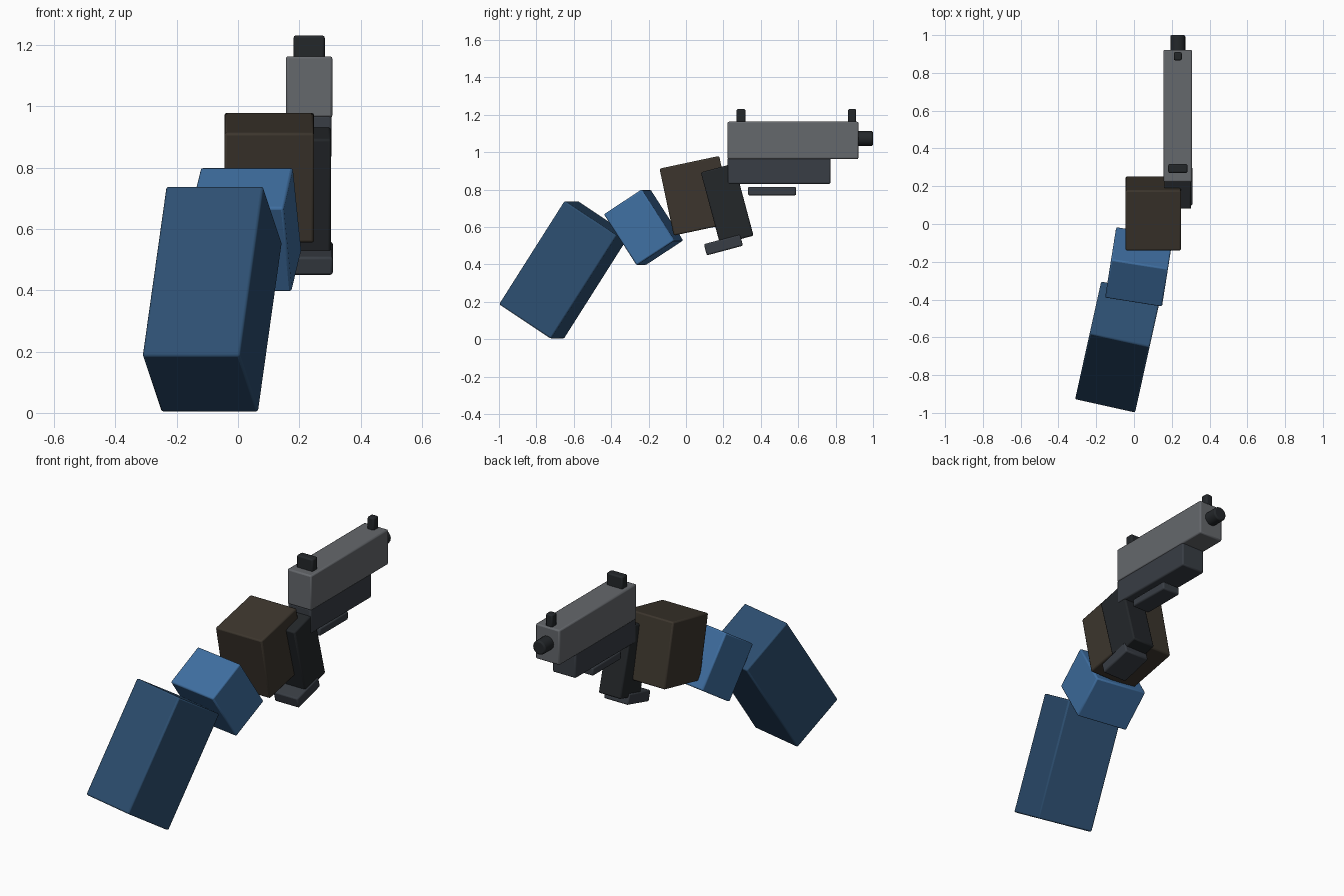
import bpy
from math import radians

if "Cube" in bpy.data.objects:
    bpy.data.objects.remove(bpy.data.objects["Cube"])


def material(name, rgb):
    m = bpy.data.materials.new(name)
    m.diffuse_color = (*rgb, 1)
    m.use_nodes = True
    m.node_tree.nodes["Principled BSDF"].inputs["Base Color"].default_value = m.diffuse_color
    return m


SLIDE = material("steel_grey", (0.13, 0.138, 0.15))
FRAME = material("dark_grey", (0.04, 0.047, 0.058))
BLACK = material("black", (0.017, 0.02, 0.023))
GLOVE = material("glove_brown", (0.045, 0.036, 0.026))
CUFF = material("cuff_blue", (0.05, 0.16, 0.36))
SLEEVE = material("sleeve_blue", (0.026, 0.078, 0.165))


def finish(name, mat, bevel):
    ob = bpy.context.object
    ob.name = name
    ob.data.materials.append(mat)
    mod = ob.modifiers.new("soft_edges", 'BEVEL')
    mod.width = bevel
    mod.segments = 2
    mod.limit_method = 'ANGLE'
    mod.angle_limit = radians(40)
    bpy.ops.object.shade_smooth_by_angle(angle=radians(35))


def box(name, center, size, mat, pitch=0, yaw=0, bevel=0.008):
    bpy.ops.mesh.primitive_cube_add(
        size=1, location=center, rotation=(radians(pitch), 0, radians(yaw)))
    bpy.context.object.scale = size
    bpy.ops.object.transform_apply(location=False, rotation=False, scale=True)
    finish(name, mat, bevel)


GX = 0.232  # centre line of the pistol

# Arm: sleeve, cuff and gloved hand
box("sleeve", (-0.084, -0.651, 0.371), (0.325, 0.34, 0.66), SLEEVE, -33, -12.5)
box("cuff", (0.027, -0.227, 0.598), (0.305, 0.245, 0.326), CUFF, 33, -9)
box("hand", (0.102, 0.056, 0.767), (0.293, 0.326, 0.366), GLOVE, 12)

# Pistol body
box("slide", (GX, 0.572, 1.063), (0.152, 0.70, 0.20), SLIDE)
box("frame", (GX, 0.497, 0.90), (0.146, 0.55, 0.14), FRAME)
box("trigger_guard", (GX, 0.46, 0.792), (0.11, 0.258, 0.046), FRAME)
box("grip", (GX, 0.22, 0.723), (0.142, 0.185, 0.40), BLACK, 15)
box("magazine_base", (GX, 0.20, 0.504), (0.154, 0.20, 0.062), FRAME, 15)

# Sights
box("rear_sight", (GX, 0.294, 1.19), (0.102, 0.048, 0.082), BLACK)
box("front_sight", (GX, 0.888, 1.19), (0.042, 0.044, 0.082), BLACK)

# Muzzle
bpy.ops.mesh.primitive_cylinder_add(
    vertices=16, radius=0.04, depth=0.14, location=(GX, 0.93, 1.073),
    rotation=(radians(90), 0, 0))
finish("muzzle", BLACK, 0.008)
